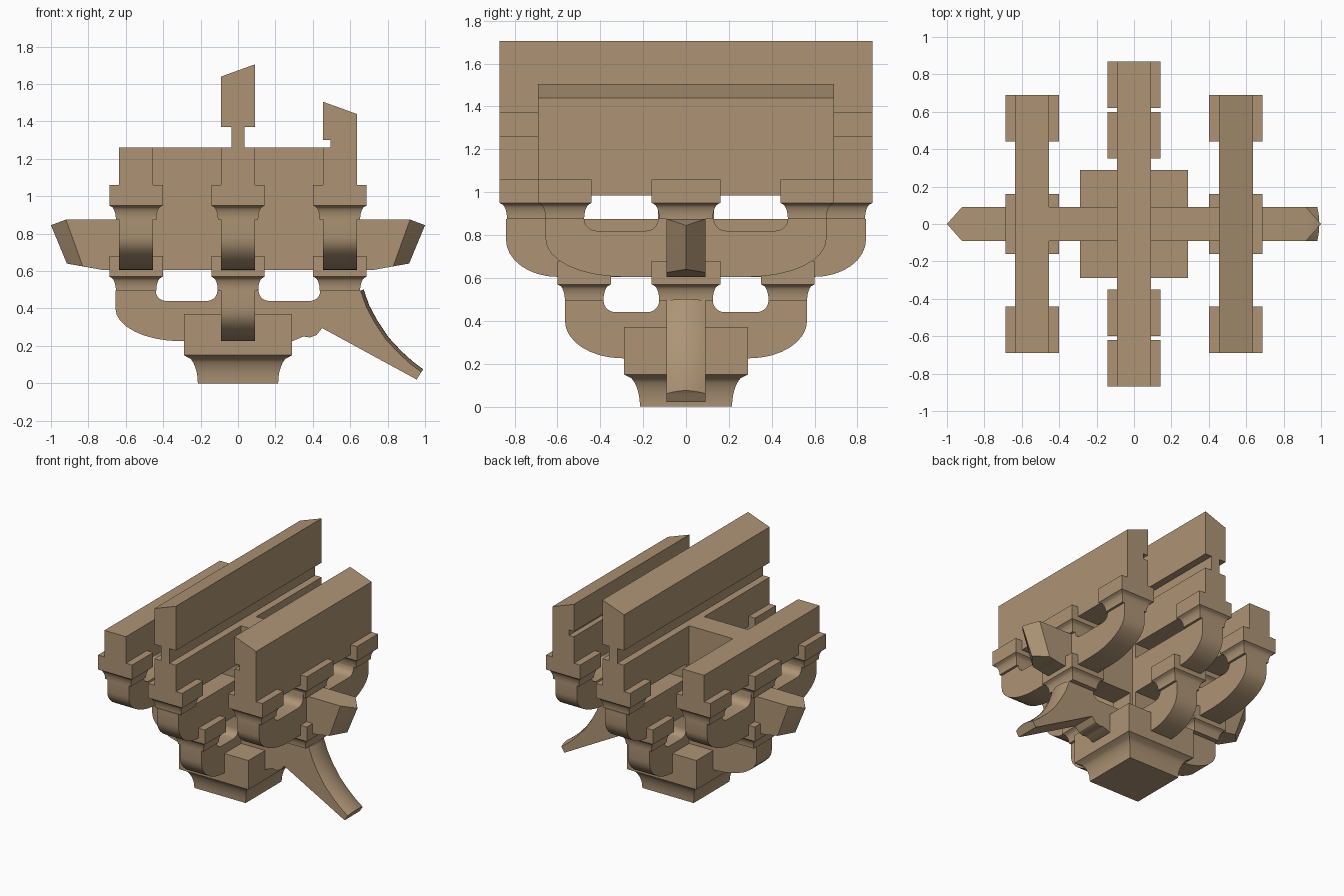
import bpy, bmesh, math
from mathutils import Vector

if "Cube" in bpy.data.objects:
    bpy.data.objects.remove(bpy.data.objects["Cube"], do_unlink=True)

wood = bpy.data.materials.new("tan wood")
wood.use_nodes = True
TAN = (0.42, 0.296, 0.178, 1)
wood.diffuse_color = TAN
wood.node_tree.nodes["Principled BSDF"].inputs["Base Color"].default_value = TAN

HALF = 0.09      # half thickness of every beam
RISE = 0.38      # height of one tier
ARM = 0.27       # height of an arm


def finish(name, bm):
    bmesh.ops.recalc_face_normals(bm, faces=bm.faces)
    mesh = bpy.data.meshes.new(name)
    bm.to_mesh(mesh)
    bm.free()
    mesh.materials.append(wood)
    obj = bpy.data.objects.new(name, mesh)
    bpy.context.collection.objects.link(obj)
    bpy.ops.object.select_all(action='DESELECT')
    obj.select_set(True)
    bpy.context.view_layer.objects.active = obj
    bpy.ops.object.shade_smooth_by_angle(angle=math.radians(30))
    return obj


def prism(name, outline, axis, low, high):
    """Extrude an outline (along, z); axis is the direction the outline runs in."""
    bm = bmesh.new()
    place = (lambda a, w, z: (a, w, z)) if axis == 'x' else (lambda a, w, z: (w, a, z))
    face = bm.faces.new([bm.verts.new(place(a, low, z)) for a, z in outline])
    new = bmesh.ops.extrude_face_region(bm, geom=[face])["geom"]
    moved = [v for v in new if isinstance(v, bmesh.types.BMVert)]
    bmesh.ops.translate(bm, verts=moved, vec=Vector(place(0, high - low, 0)))
    return finish(name, bm)


def box(name, x, y, z):
    return prism(name, [(x[0], z[0]), (x[1], z[0]), (x[1], z[1]), (x[0], z[1])], 'x', *y)


def arc(cx, cz, rx, rz, start, end, steps=8):
    angles = [math.radians(start + (end - start) * i / steps) for i in range(steps + 1)]
    return [(cx + rx * math.cos(t), cz + rz * math.sin(t)) for t in angles]


def arm_top(base, inner, outer):
    """Half outline from the raised centre through the rounded dip to the seat."""
    top, r = base + ARM, 0.055
    return ([(inner, base + RISE)] + arc(inner + r, top, r, r, 180, 270, 5)
            + arc(outer - r, top, r, r, 270, 360, 5))


def arm_end(base, reach, run):
    return [(reach, base + ARM)] + arc(reach - run, base + 0.175, run, 0.175, 0, -90)


def mirrored(points):
    return points + [(-a, z) for a, z in reversed(points)]


def seat_block(name, x, y, hx, hy, z, flare, inset, top):
    """Block with a hollow-curved foot below straight sides."""
    bm = bmesh.new()
    rings = [(inset * math.cos(t), z + flare * math.sin(t))
             for t in [math.radians(90 * i / 8) for i in range(9)]]
    rings = [(inset * (1 - math.sqrt(max(0, 1 - (k / 8) ** 2))), k / 8) for k in range(9)]
    rings = [(inset - out, z + flare * k) for out, k in rings] + [(0, top)]
    loops = [[bm.verts.new((x + sx * (hx - d), y + sy * (hy - d), h))
              for sx, sy in ((-1, -1), (1, -1), (1, 1), (-1, 1))] for d, h in rings]
    for a, b in zip(loops, loops[1:]):
        for i in range(4):
            bm.faces.new((a[i], a[(i + 1) % 4], b[(i + 1) % 4], b[i]))
    bm.faces.new(loops[0])
    bm.faces.new(loops[-1])
    return finish(name, bm)


def bearing(name, x, y, hx, hy, z):
    return seat_block(name, x, y, hx, hy, z, 0.075, 0.035, z + 0.185)


T1, T2, T3 = 0.225, 0.605, 0.985   # undersides of the three tiers
TOP = 1.26
SIDE = 0.545                       # offset of the side beams

# Base block
seat_block("base_block", 0, 0, 0.29, 0.29, 0, 0.15, 0.075, 0.37)

# First tier: front-to-back arm
prism("lower_arm_lengthwise", mirrored(arm_top(T1, 0.125, 0.385) + arm_end(T1, 0.565, 0.27)),
      'y', -HALF, HALF)

# First tier: crosswise arm with a beak on its left end
beak_curve = [(0.655, 0.495), (0.685, 0.41), (0.73, 0.325), (0.79, 0.235),
              (0.86, 0.16), (0.92, 0.105), (0.98, 0.06)]
beak_under = [(0.955, 0.02), (0.45, 0.295), (0.42, 0.258), (0.385, 0.245),
              (0.35, 0.25), (0.29, T1)]
plain = arm_top(T1, 0.11, 0.44) + arm_end(T1, 0.655, 0.35)
prism("lower_arm_crosswise", arm_top(T1, 0.11, 0.44) + beak_curve + beak_under
      + [(-a, z) for a, z in reversed(plain)], 'x', -HALF, HALF)

# Crowned back of the beak
bm = bmesh.new()
rows = []
for i, (a, z) in enumerate(beak_curve):
    p, q = beak_curve[max(i - 1, 0)], beak_curve[min(i + 1, len(beak_curve) - 1)]
    out = Vector((p[1] - q[1], q[0] - p[0])).normalized() * 0.018
    rows.append([bm.verts.new((a + out.x * (1 - s * s), s * HALF, z + out.y * (1 - s * s)))
                 for s in [k / 4 for k in range(-4, 5)]])
for r, s in zip(rows, rows[1:]):
    for k in range(8):
        bm.faces.new((r[k], r[k + 1], s[k + 1], s[k]))
bm.faces.new(rows[0])
bm.faces.new(rows[-1])
finish("beak_crown", bm)

# Second tier: crosswise beam with pointed ends
bm = bmesh.new()
for s in (-1, 1):
    for a, y, z in ((1, 0, 0.845), (0.915, 0, 0.64), (0.92, HALF, 0.875),
                    (0.83, HALF, 0.625), (0.72, HALF, T2)):
        for w in {y, -y}:
            bm.verts.new((s * a, w, z))
bmesh.ops.convex_hull(bm, input=bm.verts)
bmesh.ops.dissolve_limit(bm, angle_limit=0.02, verts=bm.verts, edges=bm.edges)
finish("pointed_cross_beam", bm)

# Second tier: long centre arm
prism("middle_arm_centre", mirrored([(0.125, T3), (0.125, T2 + ARM)] + arm_end(T2, 0.84, 0.24)),
      'y', -HALF, HALF)

# Third tier: centre beam and cross tie
box("upper_beam_centre", (-HALF, HALF), (-0.87, 0.87), (T3, TOP))
box("upper_cross_tie", (-SIDE - HALF, SIDE + HALF), (-HALF, HALF), (T2 + ARM, TOP))

# Side arms, side beams and their bearing blocks
for side, s in (("left", 1), ("right", -1)):
    x = s * SIDE
    prism("middle_arm_" + side, mirrored(arm_top(T2, 0.13, 0.475) + arm_end(T2, 0.655, 0.36)),
          'y', x - HALF, x + HALF)
    box("upper_beam_" + side, (x - HALF, x + HALF), (-0.69, 0.69), (T3, TOP))
    bearing("lower_block_" + side, x, 0, 0.143, 0.16, T1 + ARM)
    bearing("upper_block_" + side, x, 0, 0.143, 0.16, T2 + ARM)
    for end, e in (("back", 1), ("front", -1)):
        bearing("upper_block_" + side + "_" + end, x, e * 0.565, 0.143, 0.125, T2 + ARM)

# Bearing blocks on the centre arms
for end, e in (("back", 1), ("front", -1)):
    bearing("lower_block_" + end, 0, e * 0.475, 0.143, 0.125, T1 + ARM)
    bearing("upper_block_" + end, 0, e * 0.745, 0.143, 0.125, T2 + ARM)

# Sloped top rails on narrow necks
box("centre_rail_neck", (-0.035, 0.035), (-0.87, 0.87), (TOP, 1.37))
prism("centre_rail", [(-HALF, 1.37), (HALF, 1.37), (HALF, 1.705), (-HALF, 1.64)], 'x', -0.87, 0.87)
box("left_rail_neck", (0.495, 0.635), (-0.69, 0.69), (TOP, 1.30))
prism("left_rail", [(0.455, 1.30), (0.635, 1.30), (0.635, 1.44), (0.455, 1.505)], 'x', -0.69, 0.69)
